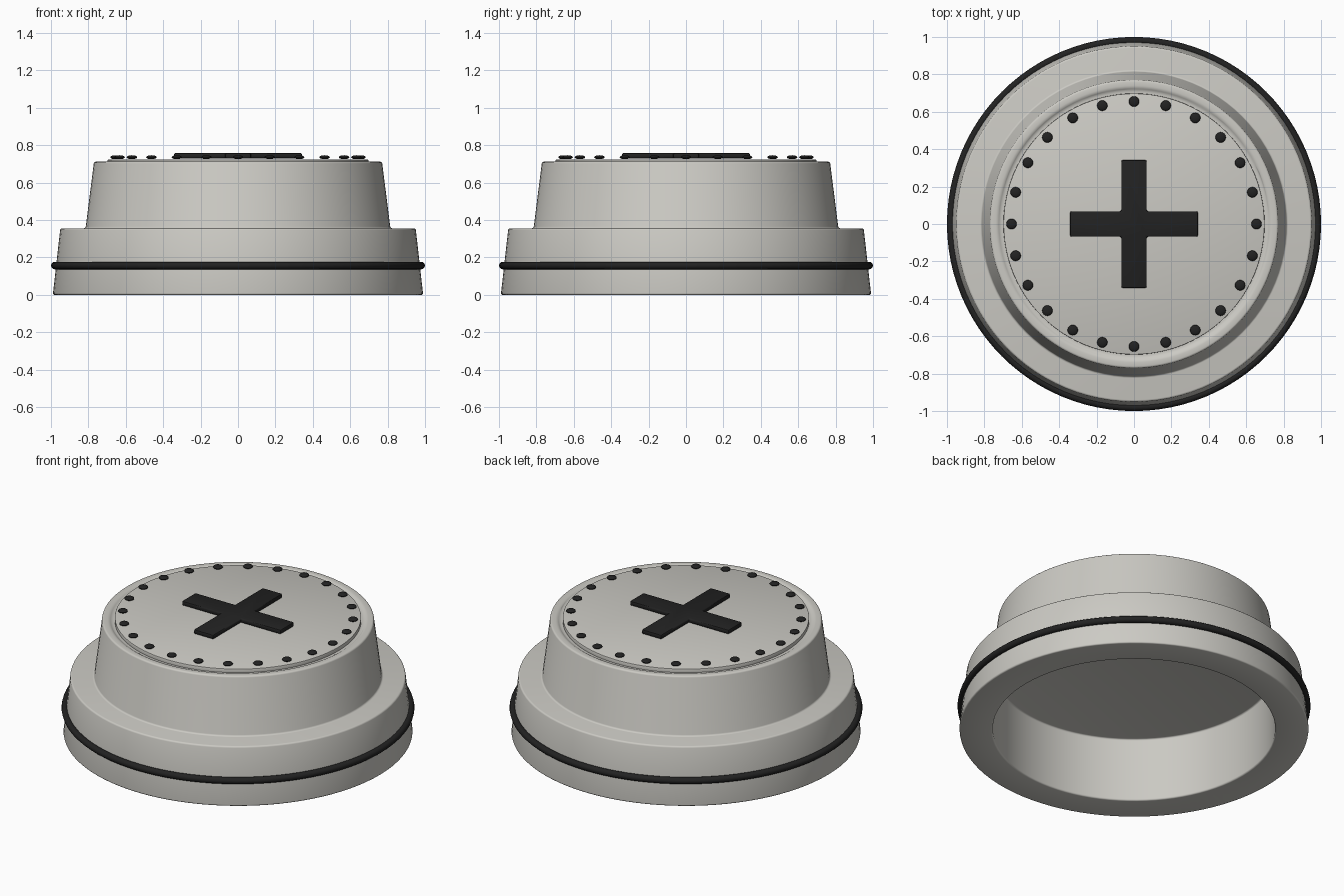
import bpy, bmesh, math

if "Cube" in bpy.data.objects:
    bpy.data.objects.remove(bpy.data.objects["Cube"])


def material(name, rgb):
    m = bpy.data.materials.new(name)
    m.use_nodes = True
    m.diffuse_color = (*rgb, 1)
    m.node_tree.nodes["Principled BSDF"].inputs["Base Color"].default_value = (*rgb, 1)
    return m


SHELL = material("warm light grey", (0.6, 0.59, 0.55))
BLACK = material("soft black", (0.016, 0.016, 0.016))


def finish(obj, name, mat, bevel=0, segments=2):
    """Name, colour, optionally bevel, and smooth an object."""
    obj.name = obj.data.name = name
    obj.data.materials.append(mat)
    bpy.ops.object.select_all(action='DESELECT')
    obj.select_set(True)
    bpy.context.view_layer.objects.active = obj
    if bevel:
        mod = obj.modifiers.new("Bevel", 'BEVEL')
        mod.width, mod.segments = bevel, segments
        mod.limit_method, mod.angle_limit = 'ANGLE', math.radians(30)
        bpy.ops.object.modifier_apply(modifier=mod.name)
    bpy.ops.object.shade_smooth_by_angle(angle=math.radians(35))
    return obj


def from_bmesh(bm):
    bmesh.ops.recalc_face_normals(bm, faces=bm.faces)
    mesh = bpy.data.meshes.new("part")
    bm.to_mesh(mesh)
    bm.free()
    obj = bpy.data.objects.new("part", mesh)
    bpy.context.collection.objects.link(obj)
    return obj


def lathe(profile, sides=96):
    """Spin a (radius, height) profile around the z axis."""
    bm = bmesh.new()
    verts = [bm.verts.new((r, 0, z)) for r, z in profile]
    edges = [bm.edges.new(pair) for pair in zip(verts, verts[1:])]
    bmesh.ops.spin(bm, geom=verts + edges, axis=(0, 0, 1), cent=(0, 0, 0),
                   angle=math.tau, steps=sides, use_merge=True)
    bmesh.ops.remove_doubles(bm, verts=bm.verts, dist=0.0001)
    return from_bmesh(bm)


# Stepped hollow housing, from cavity ceiling around the outside to the top
housing = lathe([(0, 0.40), (0.80, 0.40), (0.80, 0), (0.99, 0), (0.95, 0.356),
                 (0.815, 0.356), (0.77, 0.712), (0.73, 0.712), (0.715, 0.70), (0, 0.70)])
finish(housing, "housing", SHELL, 0.01, 3)

# Raised cover plate
finish(lathe([(0, 0.69), (0.698, 0.69), (0.698, 0.723), (0, 0.723)]),
       "cover_plate", SHELL, 0.003)

# Seal ring around the base
bpy.ops.mesh.primitive_torus_add(major_radius=0.98, minor_radius=0.02, major_segments=96,
                                 minor_segments=12, location=(0, 0, 0.157))
finish(bpy.context.object, "seal_ring", BLACK)

# Circle of flattened rivets
COUNT = 24
bm = bmesh.new()
for i in range(COUNT):
    a = math.tau * i / COUNT
    new = bmesh.ops.create_uvsphere(bm, u_segments=16, v_segments=8, radius=0.028)["verts"]
    bmesh.ops.scale(bm, verts=new, vec=(1, 1, 0.38))
    bmesh.ops.translate(bm, verts=new,
                        vec=(0.655 * math.cos(a), 0.655 * math.sin(a), 0.736))
finish(from_bmesh(bm), "rivets", BLACK)

# Raised cross, outlined by repeating one arm's corners
HALF, LONG = 0.068, 0.342
bm = bmesh.new()
outline = []
for k in range(4):
    c, s = round(math.cos(k * math.pi / 2)), round(math.sin(k * math.pi / 2))
    for x, y in ((LONG, -HALF), (LONG, HALF), (HALF, HALF)):
        outline.append(bm.verts.new((c * x - s * y, s * x + c * y, 0.73)))
face = bm.faces.new(outline)
top = bmesh.ops.extrude_face_region(bm, geom=[face])["geom"]
bmesh.ops.translate(bm, vec=(0, 0, 0.028),
                    verts=[v for v in top if isinstance(v, bmesh.types.BMVert)])
finish(from_bmesh(bm), "cross", BLACK, 0.008)
